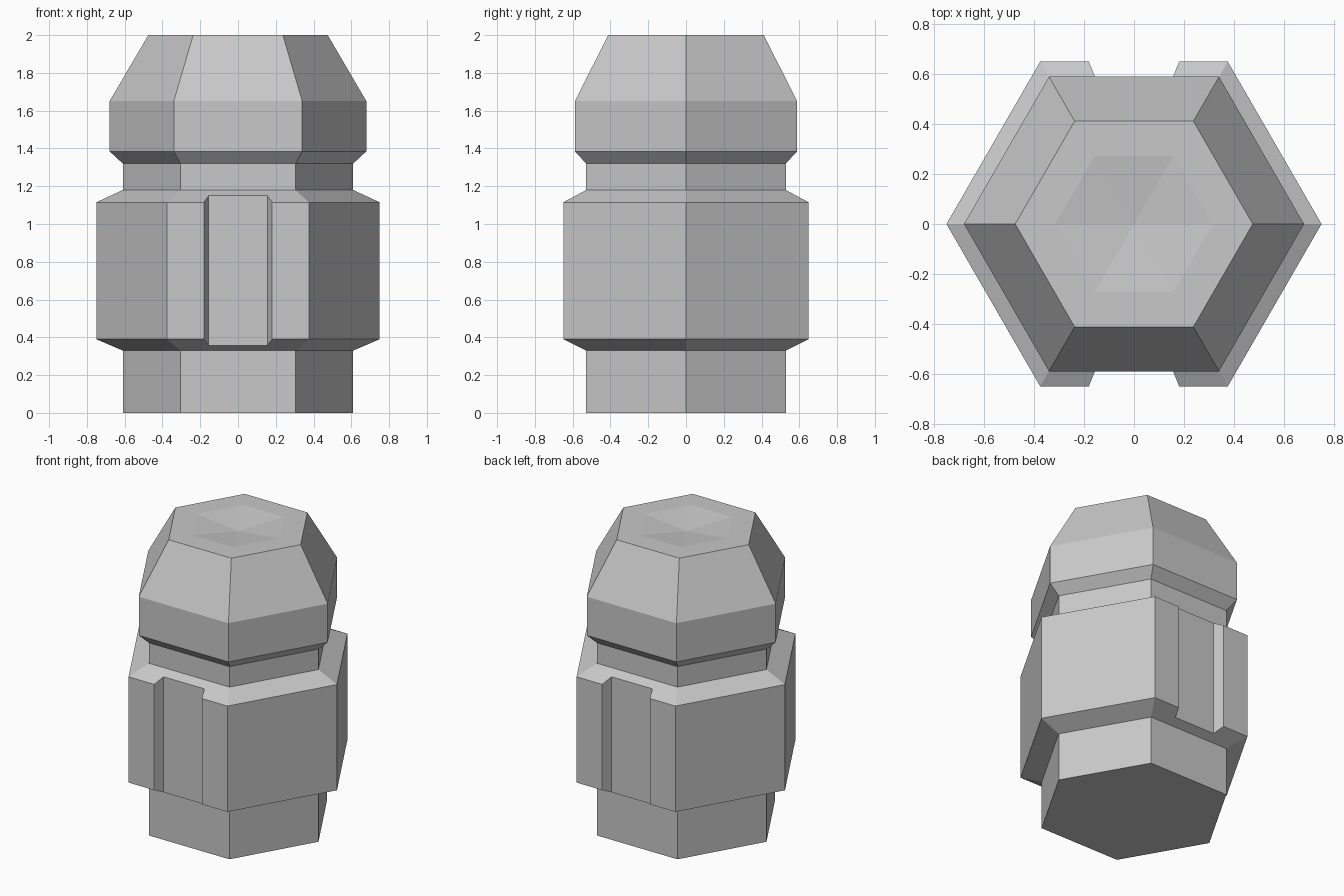
import bpy
import bmesh
from math import cos, sin, pi

cube = bpy.data.objects.get("Cube")
if cube:
    bpy.data.objects.remove(cube, do_unlink=True)

grey = bpy.data.materials.new("plain grey")
grey.use_nodes = True
colour = (0.58, 0.58, 0.58, 1)
grey.diffuse_color = colour
grey.node_tree.nodes["Principled BSDF"].inputs["Base Color"].default_value = colour


def make_object(name, bm):
    bmesh.ops.recalc_face_normals(bm, faces=bm.faces)
    mesh = bpy.data.meshes.new(name)
    bm.to_mesh(mesh)
    bm.free()
    mesh.materials.append(grey)
    obj = bpy.data.objects.new(name, mesh)
    bpy.context.collection.objects.link(obj)
    return obj


def hex_lathe(name, profile, tip_z):
    """Stack hexagonal rings (radius, z), closing the top at a centre point."""
    bm = bmesh.new()
    rings = [[bm.verts.new((r * cos(i * pi / 3), r * sin(i * pi / 3), z))
              for i in range(6)] for r, z in profile]
    bm.faces.new(rings[0][::-1])
    for low, high in zip(rings, rings[1:]):
        for i in range(6):
            j = (i + 1) % 6
            bm.faces.new((low[i], low[j], high[j], high[i]))
    tip = bm.verts.new((0, 0, tip_z))
    for i in range(6):
        bm.faces.new((rings[-1][i], rings[-1][(i + 1) % 6], tip))
    return make_object(name, bm)


# Hexagonal body: base, wide collar, neck, tapered cap and shallow top dimple
body = hex_lathe("hexagonal_body", [
    (0.61, 0), (0.61, 0.33),
    (0.75, 0.39), (0.75, 1.115),
    (0.61, 1.18), (0.61, 1.32),
    (0.68, 1.385), (0.68, 1.65),
    (0.475, 2), (0.315, 2)], 1.965)


def groove_cutter(side):
    """Flared prism that cuts an upright slot in the collar."""
    bm = bmesh.new()
    outline = [(-0.155, 0.585), (0.155, 0.585), (0.215, 0.735), (-0.215, 0.735)]
    face = bm.faces.new([bm.verts.new((x, y * side, 0.34)) for x, y in outline])
    wall = bmesh.ops.extrude_face_region(bm, geom=[face])["geom"]
    top = [v for v in wall if isinstance(v, bmesh.types.BMVert)]
    bmesh.ops.translate(bm, verts=top, vec=(0, 0, 0.83))
    cutter = make_object("groove_cutter", bm)
    cutter.hide_render = True
    return cutter


# Slots in the front and back of the collar
bpy.context.view_layer.objects.active = body
for side in (-1, 1):
    cutter = groove_cutter(side)
    cut = body.modifiers.new("groove", "BOOLEAN")
    cut.operation = "DIFFERENCE"
    cut.solver = "EXACT"
    cut.object = cutter
    bpy.ops.object.modifier_apply(modifier=cut.name)
    bpy.data.objects.remove(cutter, do_unlink=True)
